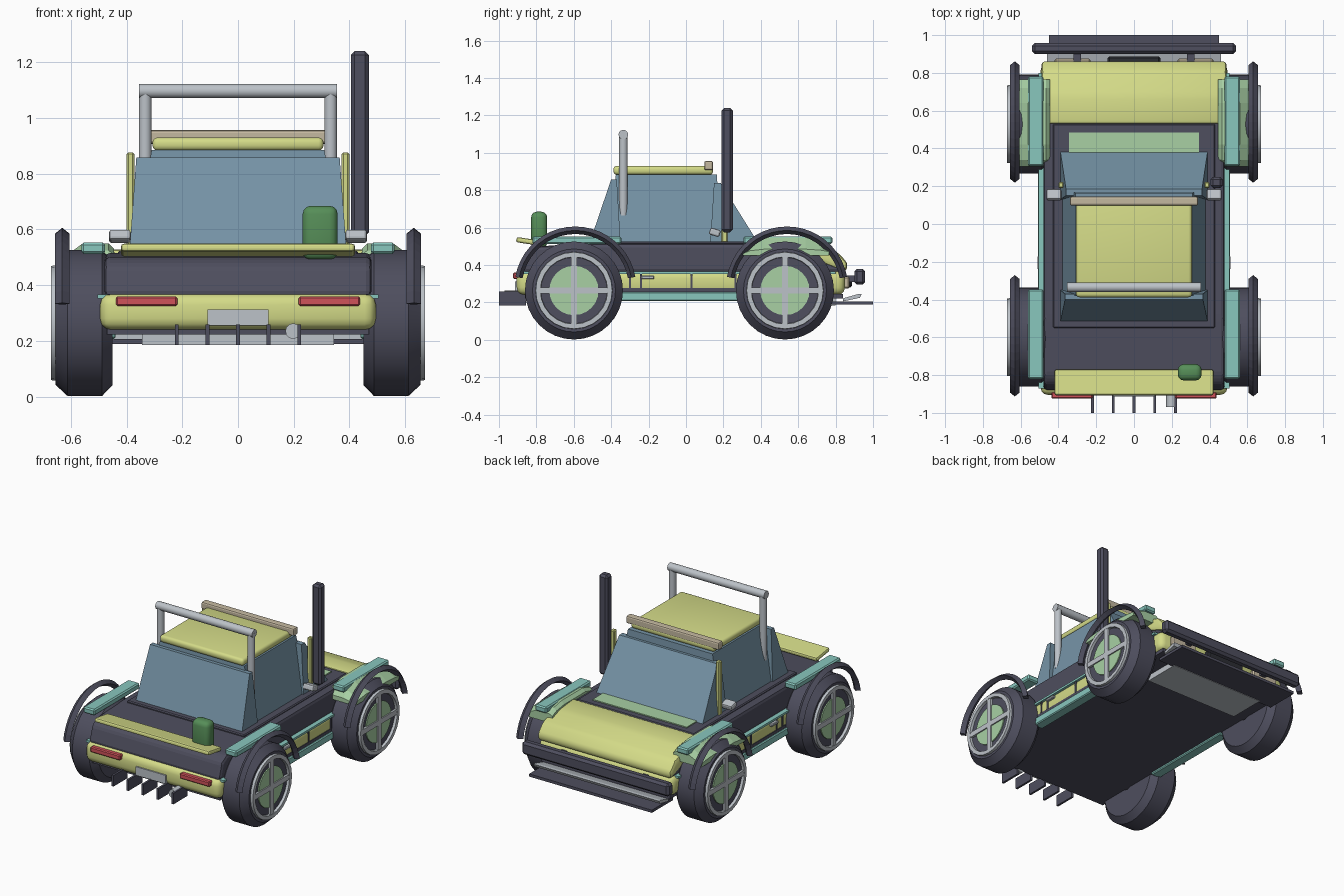
import bpy, bmesh, math
from mathutils import Matrix

if "Cube" in bpy.data.objects:
    bpy.data.objects.remove(bpy.data.objects["Cube"])


def material(name, rgb):
    m = bpy.data.materials.new(name)
    lin = [(c / 255 / 12.92 if c < 10 else ((c / 255 + 0.055) / 1.055) ** 2.4) for c in rgb]
    m.diffuse_color = (*lin, 1)
    m.use_nodes = True
    m.node_tree.nodes["Principled BSDF"].inputs["Base Color"].default_value = m.diffuse_color
    return m


DARK = material("charcoal", (78, 78, 94))
BLACK = material("black", (44, 46, 52))
YELLOW = material("pale_yellow", (212, 219, 136))
TEAL = material("teal", (136, 199, 190))
MINT = material("mint_green", (168, 208, 164))
GREEN = material("can_green", (86, 142, 88))
RED = material("light_red", (208, 82, 90))
GREY = material("light_grey", (188, 194, 200))
GLASS = material("blue_glass", (118, 148, 167))
CREAM = material("cream", (196, 184, 160))


def finish(name, bm, mat, bevel=0, segments=2, smooth=False):
    bmesh.ops.recalc_face_normals(bm, faces=bm.faces)
    if bevel:
        bmesh.ops.bevel(bm, geom=bm.edges[:], offset=bevel, segments=segments,
                        profile=0.5, affect='EDGES', clamp_overlap=True)
    me = bpy.data.meshes.new(name)
    bm.to_mesh(me)
    bm.free()
    me.materials.append(mat)
    ob = bpy.data.objects.new(name, me)
    bpy.context.collection.objects.link(ob)
    if smooth:
        bpy.ops.object.select_all(action='DESELECT')
        ob.select_set(True)
        bpy.context.view_layer.objects.active = ob
        bpy.ops.object.shade_smooth_by_angle(angle=math.radians(35))
    return ob


def box(name, xs, ys, zs, mat, bevel=0, segments=2, smooth=False, tilt=0):
    """Box from (min, max) pairs, tilted about its own x axis."""
    size = [b - a for a, b in (xs, ys, zs)]
    mid = [(a + b) / 2 for a, b in (xs, ys, zs)]
    bm = bmesh.new()
    bmesh.ops.create_cube(bm, size=1, matrix=Matrix.Translation(mid) @ Matrix.Rotation(tilt, 4, 'X')
                          @ Matrix.Diagonal((*size, 1)))
    return finish(name, bm, mat, bevel, segments, smooth)


def loft(name, sections, mat, bevel=0, segments=2, smooth=False, closed=False):
    """Skin a list of equal-length point loops, capping the ends."""
    bm = bmesh.new()
    loops = [[bm.verts.new(p) for p in s] for s in sections]
    n = len(loops[0])
    pairs = list(zip(loops, loops[1:])) + ([(loops[-1], loops[0])] if closed else [])
    for a, b in pairs:
        for i in range(n):
            j = (i + 1) % n
            bm.faces.new((a[i], a[j], b[j], b[i]))
    if not closed:
        bm.faces.new(loops[0])
        bm.faces.new(loops[-1])
    return finish(name, bm, mat, bevel, segments, smooth)


def rect(hx, y0, y1, z):
    return [(-hx, y0, z), (hx, y0, z), (hx, y1, z), (-hx, y1, z)]


def arc(name, profile, cy, cz, a0, a1, n, mat, closed=False):
    """Sweep an (x, radius) profile about an x-parallel axis."""
    secs = []
    for k in range(n if closed else n + 1):
        a = math.radians(a0 + (a1 - a0) * k / n)
        secs.append([(x, cy + r * math.cos(a), cz + r * math.sin(a)) for x, r in profile])
    return loft(name, secs, mat, smooth=closed, closed=closed)


def rod(name, p, q, r, mat, n=12):
    """Cylinder between two points (axis-aligned)."""
    ax = max(range(3), key=lambda i: abs(q[i] - p[i]))
    u, v = [i for i in range(3) if i != ax]
    secs = []
    for end in (p, q):
        ring = []
        for k in range(n):
            c = list(end)
            c[u] += r * math.cos(math.tau * k / n)
            c[v] += r * math.sin(math.tau * k / n)
            ring.append(c)
        secs.append(ring)
    return loft(name, secs, mat, smooth=True)


# Body shell: yellow lower tub, charcoal upper body, hood
box("lower_tub", (-0.495, 0.495), (-0.905, 0.85), (0.24, 0.37), YELLOW, 0.04, 3, True)
box("underside", (-0.47, 0.47), (-0.86, 0.84), (0.222, 0.245), DARK)
side = [(-0.885, 0.36), (-0.85, 0.47), (-0.8, 0.5), (-0.5, 0.515), (0.55, 0.515), (0.82, 0.43), (0.84, 0.36)]
loft("upper_body", [[(x, y, z) for y, z in side] for x in (-0.48, 0.48)], DARK, 0.02, 2)
hood = [(0.53, 0.49), (0.53, 0.53), (0.68, 0.515), (0.81, 0.47), (0.865, 0.41), (0.855, 0.36)]
loft("hood", [[(x, y, z) for y, z in hood] for x in (-0.49, 0.49)], YELLOW, 0.02, 2, True)
box("cabin_frame", (-0.43, 0.43), (-0.55, 0.53), (0.5, 0.525), DARK, 0.006, 1)
box("cowl_panel", (-0.345, 0.345), (0.34, 0.485), (0.52, 0.532), MINT)

# Cabin glass and roof
loft("side_glass", [rect(0.38, -0.405, 0.185, 0.52), rect(0.31, -0.375, 0.165, 0.885)], GLASS)
loft("rear_glass", [rect(0.39, -0.515, -0.35, 0.52), rect(0.365, -0.4, -0.37, 0.858)], GLASS)
loft("windshield", [rect(0.39, 0.13, 0.385, 0.52), rect(0.36, 0.15, 0.185, 0.84)], GLASS)
box("roof", (-0.307, 0.307), (-0.388, 0.145), (0.883, 0.93), YELLOW, 0.018, 3, True)
box("roof_light_bar", (-0.34, 0.34), (0.098, 0.145), (0.907, 0.957), CREAM, 0.01, 2)

# Roll bar
for s in (-1, 1):
    rod("roll_bar_post", (s * 0.333, -0.335, 0.665), (s * 0.333, -0.335, 1.1), 0.023, GREY)
rod("roll_bar_top", (-0.355, -0.335, 1.097), (0.355, -0.335, 1.097), 0.026, GREY)

# Intake pipe and fuel can
box("snorkel", (0.405, 0.47), (0.19, 0.25), (0.575, 1.24), DARK, 0.014, 1)
box("fuel_can", (0.232, 0.358), (-0.828, -0.742), (0.49, 0.685), GREEN, 0.03, 3, True)

# Rear end
box("spoiler", (-0.42, 0.42), (-0.908, -0.77), (0.512, 0.54), YELLOW, 0.01, 2, tilt=-0.15)
box("number_plate", (-0.11, 0.11), (-0.914, -0.89), (0.255, 0.312), GREY)
for i in range(5):
    x = (i - 2) * 0.11
    box("diffuser_fin", (x - 0.007, x + 0.007), (-1.0, -0.855), (0.185, 0.258), DARK)
rod("exhaust", (0.198, -0.97, 0.235), (0.198, -0.85, 0.235), 0.028, GREY)

# Front end
box("front_bumper_bar", (-0.54, 0.54), (0.9, 0.958), (0.295, 0.38), DARK, 0.015, 1)
for s in (-0.3, 0.3):
    box("bumper_mount", (s - 0.02, s + 0.02), (0.82, 0.91), (0.31, 0.345), DARK)
box("front_splitter", (-0.45, 0.45), (0.78, 1.0), (0.188, 0.206), DARK)
box("skid_plate", (-0.345, 0.345), (0.55, 0.8), (0.185, 0.225), GREY)
wedge = [(0.84, 0.206), (0.93, 0.225), (0.94, 0.245), (0.92, 0.245), (0.84, 0.222)]
loft("splitter_blade", [[(x, y, z) for y, z in wedge] for x in (-0.46, 0.46)], GREY)
box("grille", (-0.14, 0.14), (0.84, 0.888), (0.28, 0.34), BLACK, 0.01, 1)

# Mirrored parts
for s in (-1, 1):
    def span(a, b):
        return tuple(sorted((s * a, s * b)))
    box("tail_light", span(0.218, 0.438), (-0.925, -0.89), (0.325, 0.36), RED, 0.006, 1)
    box("headlight", span(0.23, 0.42), (0.83, 0.875), (0.275, 0.34), CREAM, 0.008, 1)
    box("sill", span(0.44, 0.508), (-0.36, 0.3), (0.207, 0.257), TEAL, 0.006, 1)
    box("side_trim", span(0.46, 0.505), (-0.87, 0.8), (0.352, 0.366), TEAL)
    box("lower_side_trim", span(0.46, 0.498), (-0.36, 0.3), (0.257, 0.277), DARK)
    for y in (-0.3, -0.24, 0.03, 0.265):
        box("door_seam", span(0.48, 0.5), (y - 0.006, y + 0.006), (0.277, 0.352), DARK)
    box("door_handle", span(0.48, 0.512), (-0.24, -0.17), (0.325, 0.343), GREY, 0.004, 1)
    box("windshield_pillar", span(0.372, 0.4), (0.19, 0.222), (0.51, 0.877), YELLOW, 0.006, 1)
    box("mirror", span(0.385, 0.463), (0.125, 0.183), (0.556, 0.594), GREY, 0.01, 2, tilt=-0.3)

    # Mint pod over each front wheel
    pod = [(0.44, 0.45), (0.445, 0.53), (0.465, 0.55), (0.56, 0.548), (0.645, 0.485), (0.645, 0.45)]
    stations = ((0.305, 0.3), (0.34, 0.75), (0.42, 1.0), (0.64, 1.0), (0.72, 0.85), (0.765, 0.6))
    loft("fender_pod", [[(s * x, y, 0.45 + (z - 0.45) * k) for x, z in pod] for y, k in stations], MINT)

    for cy, ay in ((-0.599, -0.592), (0.529, 0.54)):
        cz = 0.264
        # Tyre with chamfered shoulders, then rim, hub and spokes
        tyre = [(0.45, 0.05), (0.45, 0.222), (0.488, 0.262), (0.612, 0.262), (0.655, 0.222), (0.655, 0.05)]
        arc("tyre", [(s * x, r) for x, r in tyre], cy, cz, 0, 360, 32, DARK, True)
        ring = [(0.64, 0.176), (0.64, 0.208), (0.672, 0.205), (0.672, 0.18)]
        arc("rim", [(s * x, r) for x, r in ring], cy, cz, 0, 360, 24, GREY, True)
        rod("hub_disc", (s * 0.6, cy, cz), (s * 0.662, cy, cz), 0.132, MINT, 24)
        box("spoke_upright", span(0.64, 0.67), (cy - 0.017, cy + 0.017), (cz - 0.19, cz + 0.19), GREY)
        box("spoke_level", span(0.64, 0.67), (cy - 0.19, cy + 0.19), (cz - 0.017, cz + 0.017), GREY)
        # Wheel arch and teal fender plate
        arch = [(0.605, 0.305), (0.631, 0.326), (0.657, 0.305), (0.631, 0.286)]
        arc("wheel_arch", [(s * x, r) for x, r in arch], ay, 0.28, 10, 170, 20, DARK)
        y0 = cy - 0.222
        box("fender_plate", span(0.478, 0.562), (y0, y0 + 0.475), (0.512, 0.553), TEAL, 0.008, 1)
